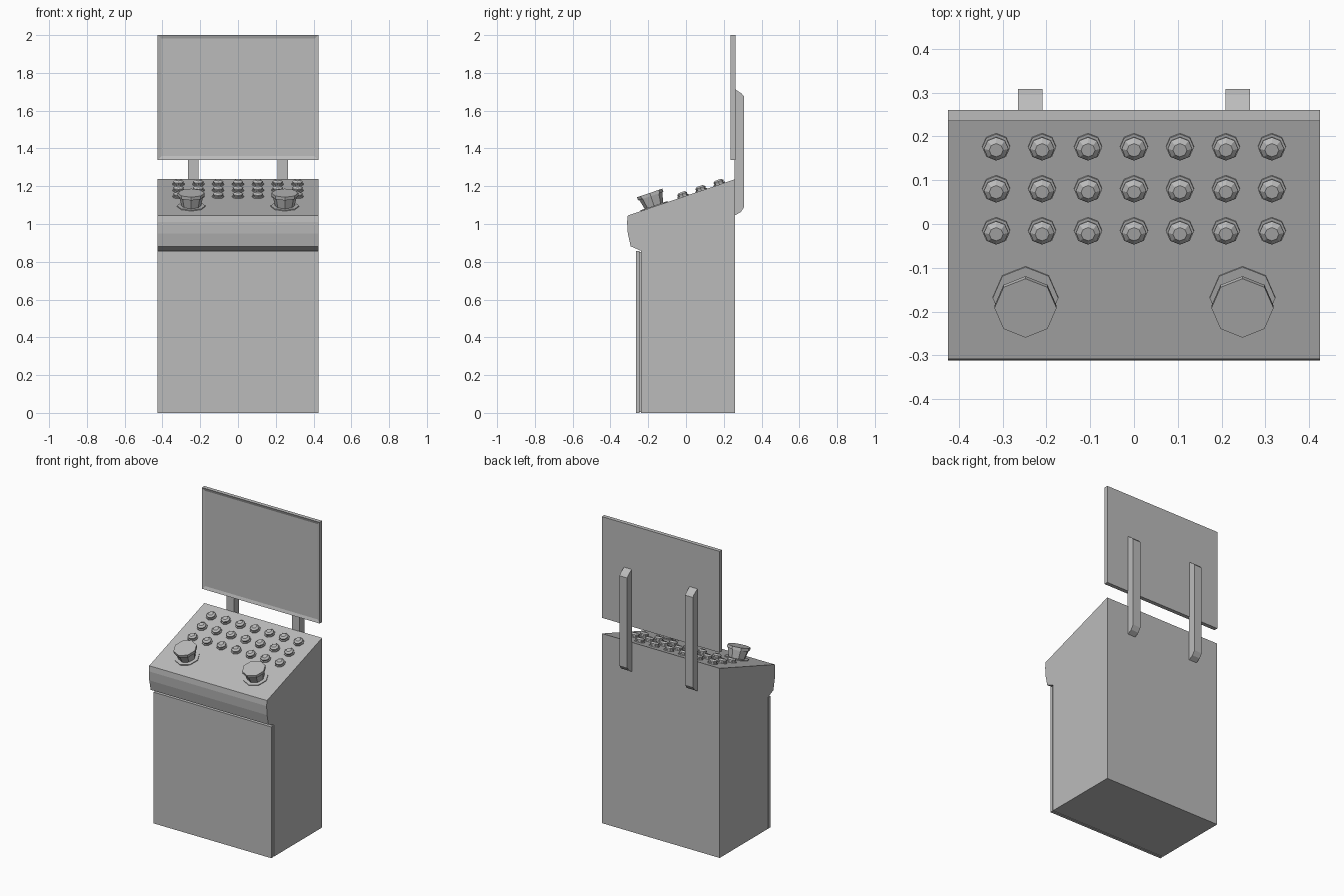
import bpy, bmesh, math
from mathutils import Matrix, Vector

if "Cube" in bpy.data.objects:
    bpy.data.objects.remove(bpy.data.objects["Cube"])

grey = bpy.data.materials.new("neutral grey")
grey.diffuse_color = (0.5, 0.5, 0.5, 1)
grey.use_nodes = True
grey.node_tree.nodes["Principled BSDF"].inputs["Base Color"].default_value = grey.diffuse_color

W = 0.425                                   # half width of the cabinet
FRONT, BACK = (-0.308, 1.045), (0.26, 1.237)   # ends of the sloped control top
TILT = math.atan2(BACK[1] - FRONT[1], BACK[0] - FRONT[0])


def finish(name, bm):
    bmesh.ops.recalc_face_normals(bm, faces=bm.faces)
    mesh = bpy.data.meshes.new(name)
    bm.to_mesh(mesh)
    bm.free()
    ob = bpy.data.objects.new(name, mesh)
    bpy.context.collection.objects.link(ob)
    mesh.materials.append(grey)
    return ob


def extrude_profile(name, profile, x0, x1):
    """Extrude a closed (y, z) outline along x."""
    bm = bmesh.new()
    face = bm.faces.new([bm.verts.new((x0, y, z)) for y, z in profile])
    ext = bmesh.ops.extrude_face_region(bm, geom=[face])
    moved = [v for v in ext["geom"] if isinstance(v, bmesh.types.BMVert)]
    bmesh.ops.translate(bm, verts=moved, vec=(x1 - x0, 0, 0))
    return finish(name, bm)


def box(name, x, y0, y1, z0, z1):
    return extrude_profile(name, [(y0, z0), (y1, z0), (y1, z1), (y0, z1)], -x, x)


def turned(name, x, y, rings, sides=8):
    """Stack of (radius, height) rings standing on the sloped top."""
    z = FRONT[1] + (y - FRONT[0]) * math.tan(TILT)
    place = Matrix.Translation((x, y, z)) @ Matrix.Rotation(TILT, 4, 'X')
    bm = bmesh.new()
    loops = []
    for r, h in rings:
        loops.append([bm.verts.new(place @ Vector((
            r * math.cos(2 * math.pi * i / sides),
            r * math.sin(2 * math.pi * i / sides), h))) for i in range(sides)])
    for a, b in zip(loops, loops[1:]):
        for i in range(sides):
            j = (i + 1) % sides
            bm.faces.new((a[i], a[j], b[j], b[i]))
    bm.faces.new(loops[0])
    bm.faces.new(loops[-1])
    return finish(name, bm)


# Cabinet with sloped top and rounded front overhang
extrude_profile("cabinet", [
    (-0.238, 0), (0.26, 0), BACK, FRONT, (-0.312, 1.01), (-0.308, 0.95),
    (-0.293, 0.882), (-0.238, 0.858)], -W, W)

# Front door with a narrow groove behind it
box("door_groove", W - 0.008, -0.246, -0.237, 0.004, 0.853)
box("front_door", W, -0.264, -0.245, 0, 0.856)

# Screen with a recessed face
bm = bmesh.new()
bmesh.ops.create_cube(bm, size=1)
bmesh.ops.scale(bm, vec=(2 * W, 0.026, 0.66), verts=bm.verts)
bmesh.ops.translate(bm, vec=(0, 0.248, 1.67), verts=bm.verts)
bm.normal_update()
front = min(bm.faces, key=lambda f: f.calc_center_median().y)
bmesh.ops.inset_region(bm, faces=[front], thickness=0.027)
bmesh.ops.translate(bm, vec=(0, 0.007, 0), verts=front.verts)
finish("screen", bm)

# Screen supports and big knobs, one per side
for side, s in (("left", -1), ("right", 1)):
    extrude_profile(side + "_screen_support", [
        (0.258, 1.045), (0.29, 1.063), (0.308, 1.09), (0.308, 1.675),
        (0.295, 1.69), (0.258, 1.715)], s * 0.237 - 0.028, s * 0.237 + 0.028)
    turned(side + "_knob", s * 0.248, -0.168, [
        (0.075, -0.004), (0.075, 0.005), (0.052, 0.005), (0.064, 0.058),
        (0.071, 0.058), (0.071, 0.076)])

# Three rows of seven buttons
for row in range(3):
    for col in range(7):
        turned(f"button_{row}_{col}", (col - 3) * 0.105, 0.177 - row * 0.096, [
            (0.032, -0.004), (0.032, 0.006), (0.025, 0.006), (0.028, 0.017),
            (0.016, 0.026)])
